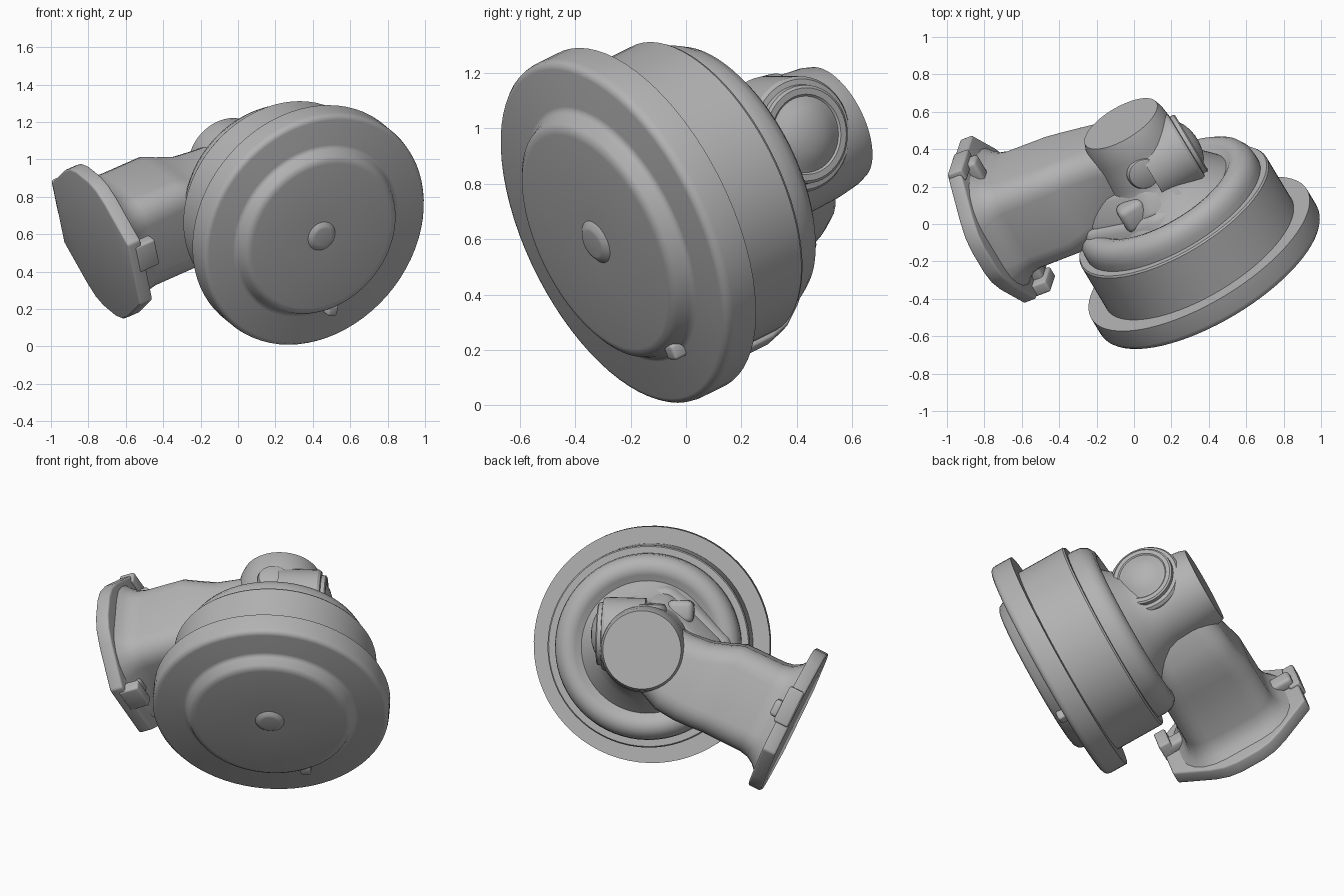
import bpy, bmesh, math
from mathutils import Matrix, Vector

cube = bpy.data.objects.get("Cube")
if cube:
    bpy.data.objects.remove(cube)

metal = bpy.data.materials.new("grey_metal")
metal.use_nodes = True
GREY = (0.45, 0.45, 0.45, 1)
metal.diffuse_color = GREY
metal.node_tree.nodes["Principled BSDF"].inputs["Base Color"].default_value = GREY


def frame(x, y, z, origin):
    m = Matrix((x, y, z)).transposed().to_4x4()
    m.translation = Vector(origin)
    return m


# Housing frame: local z is the drum axis pointing to the back, y is up in the disc plane
az, el = math.radians(31), math.radians(23)
W = Vector((-math.sin(az) * math.cos(el), math.cos(az) * math.cos(el), math.sin(el)))
U = Vector((-math.cos(az), -math.sin(az), 0))
HOUSING = frame(U, W.cross(U), W, (0.413, -0.268, 0.618))

# Outlet frame: local z runs along the pipe to the flange face
t = math.radians(-24.5)
P = Vector((math.cos(t), math.sin(t), 0))
Q = Vector((-math.sin(t), math.cos(t), 0))
OUTLET = HOUSING @ frame(Q, Vector((0, 0, 1)), P, (0.862, -0.395, 0.75))


def finish(name, bm, matrix, bevel=0):
    bmesh.ops.recalc_face_normals(bm, faces=bm.faces)
    mesh = bpy.data.meshes.new(name)
    bm.to_mesh(mesh)
    bm.free()
    mesh.transform(matrix)
    mesh.materials.append(metal)
    ob = bpy.data.objects.new(name, mesh)
    bpy.context.collection.objects.link(ob)
    bpy.ops.object.select_all(action='DESELECT')
    ob.select_set(True)
    bpy.context.view_layer.objects.active = ob
    if bevel:
        mod = ob.modifiers.new("Bevel", 'BEVEL')
        mod.width, mod.segments, mod.limit_method = bevel, 3, 'ANGLE'
        bpy.ops.object.modifier_apply(modifier=mod.name)
    bpy.ops.object.shade_smooth_by_angle(angle=math.radians(32))
    return ob


def loft(name, rings, matrix, bevel=0):
    """Skin rings of equal point count and close both ends."""
    bm = bmesh.new()
    loops = [[bm.verts.new(p) for p in ring] for ring in rings]
    n = len(loops[0])
    for a, b in zip(loops, loops[1:]):
        for i in range(n):
            j = (i + 1) % n
            bm.faces.new((a[i], a[j], b[j], b[i]))
    bm.faces.new(loops[0])
    bm.faces.new(loops[-1])
    return finish(name, bm, matrix, bevel)


def lathe(name, profile, matrix, segs=72):
    circle = [(math.cos(k * math.tau / segs), math.sin(k * math.tau / segs)) for k in range(segs)]
    return loft(name, [[(r * c, r * s, z) for c, s in circle] for r, z in profile], matrix)


def prism(name, outline, z0, z1, matrix, bevel=0, taper=1):
    return loft(name, [[(x * k, y * k, z) for x, y in outline]
                       for z, k in ((z0, 1), (z1, taper))], matrix, bevel)


def rounded(half, corner, z, shift=0):
    pts = []
    for k in range(24):
        ang = math.radians(90 * (k // 6) + 18 * (k % 6))
        sx, sy = [(1, 1), (-1, 1), (-1, -1), (1, -1)][k // 6]
        inner = half - corner
        pts.append((shift + sx * inner + corner * math.cos(ang),
                    sy * inner + corner * math.sin(ang), z))
    return pts


def box(name, center, size, matrix, bevel=0):
    x, y, z = center
    a, b, c = (s / 2 for s in size)
    outline = [(x - a, y - b), (x + a, y - b), (x + a, y + b), (x - a, y + b)]
    return prism(name, outline, z - c, z + c, matrix, bevel)


# Front cover with raised panel and centre boss
lathe("front_cover", [(0.05, -0.09), (0.062, -0.088), (0.082, -0.072), (0.42, -0.072),
                      (0.44, -0.068), (0.458, -0.055), (0.478, -0.015), (0.487, -0.005),
                      (0.5, 0), (0.645, 0), (0.66, 0.006), (0.669, 0.018), (0.672, 0.035),
                      (0.672, 0.137), (0.56, 0.137)], HOUSING)
box("cover_tab", (-0.19, -0.445, -0.02), (0.06, 0.06, 0.06), HOUSING, 0.012)

# Drum and rounded rear shoulder
lathe("drum", [(0.575, 0.13), (0.575, 0.42), (0.568, 0.43), (0.53, 0.43), (0.53, 0.465),
               (0.525, 0.505), (0.505, 0.54), (0.475, 0.56), (0.44, 0.565), (0.41, 0.555),
               (0.37, 0.525), (0.33, 0.515)], HOUSING)

# Central neck, closed at the back by a flat cap
lathe("neck", [(0.40, 0.50), (0.36, 0.55), (0.30, 0.62), (0.265, 0.68), (0.25, 0.74),
               (0.245, 0.9), (0.235, 0.98), (0.222, 1.02)], HOUSING)

# Body bridging shoulder and neck, narrowing to the back
body = [(-0.12, 0.37), (0.14, 0.38), (0.29, 0.27), (0.53, 0.05), (0.48, -0.2),
        (0.26, -0.35), (-0.02, -0.31), (-0.3, -0.2), (-0.28, 0.14)]
prism("body_base", body, 0.46, 0.6, HOUSING, 0.04, 0.88)
prism("body_upper", [(x * 0.85, y * 0.85) for x, y in body], 0.58, 0.74, HOUSING, 0.035, 0.72)
box("body_block", (0.19, 0.21, 0.62), (0.15, 0.13, 0.15), HOUSING, 0.035)

# Small upright plug on top of the neck
up = frame((0, 0, 1), (1, 0, 0), (0, 1, 0), (0.03, 0, 0.805))
lathe("top_plug", [(0.1, 0.1), (0.09, 0.235), (0.082, 0.252), (0.075, 0.256)], HOUSING @ up, 32)

# Side port with stepped ring and dome
side = frame((0, 0, 1), (0, 1, 0), (-1, 0, 0), (0, 0.075, 0.745))
lathe("side_port", [(0.21, 0), (0.21, 0.225), (0.2, 0.24), (0.18, 0.243), (0.178, 0.265),
                    (0.168, 0.272), (0.145, 0.272), (0.138, 0.266), (0.125, 0.272),
                    (0.1, 0.288), (0.06, 0.302), (0.02, 0.308)], HOUSING @ side, 48)

# Outlet pipe, rounded square in section, waisted at the elbow and flaring into the flange
loft("outlet_pipe", [rounded(*s) for s in (
    (0.21, 0.12, -0.87, -0.01), (0.235, 0.12, -0.74, -0.04), (0.245, 0.12, -0.62, -0.04),
    (0.26, 0.12, -0.52, -0.02), (0.272, 0.12, -0.44), (0.275, 0.13, -0.2),
    (0.285, 0.14, -0.15), (0.31, 0.17, -0.11), (0.345, 0.23, -0.08), (0.35, 0.24, -0.05))], OUTLET)

# Flange: elongated plate with rounded corners and clipped ends
quarter = [(0.43, 0.07), (0.41, 0.15), (0.36, 0.23), (0.19, 0.43)]
right = [(a, -b) for a, b in reversed(quarter)] + quarter
prism("flange", right + [(-a, -b) for a, b in right], -0.08, 0, OUTLET, 0.012)

# Clamp lugs at both ends of the flange
box("rear_lug", (0.09, 0.41, -0.05), (0.22, 0.07, 0.09), OUTLET, 0.012)
box("front_lug", (0.08, -0.4, -0.1), (0.16, 0.07, 0.12), OUTLET, 0.012)
for sign, label in ((1, "rear"), (-1, "front")):
    box(label + "_lug_rib", (0.05, sign * 0.33, -0.1), (0.1, 0.16, 0.07), OUTLET, 0.02)
